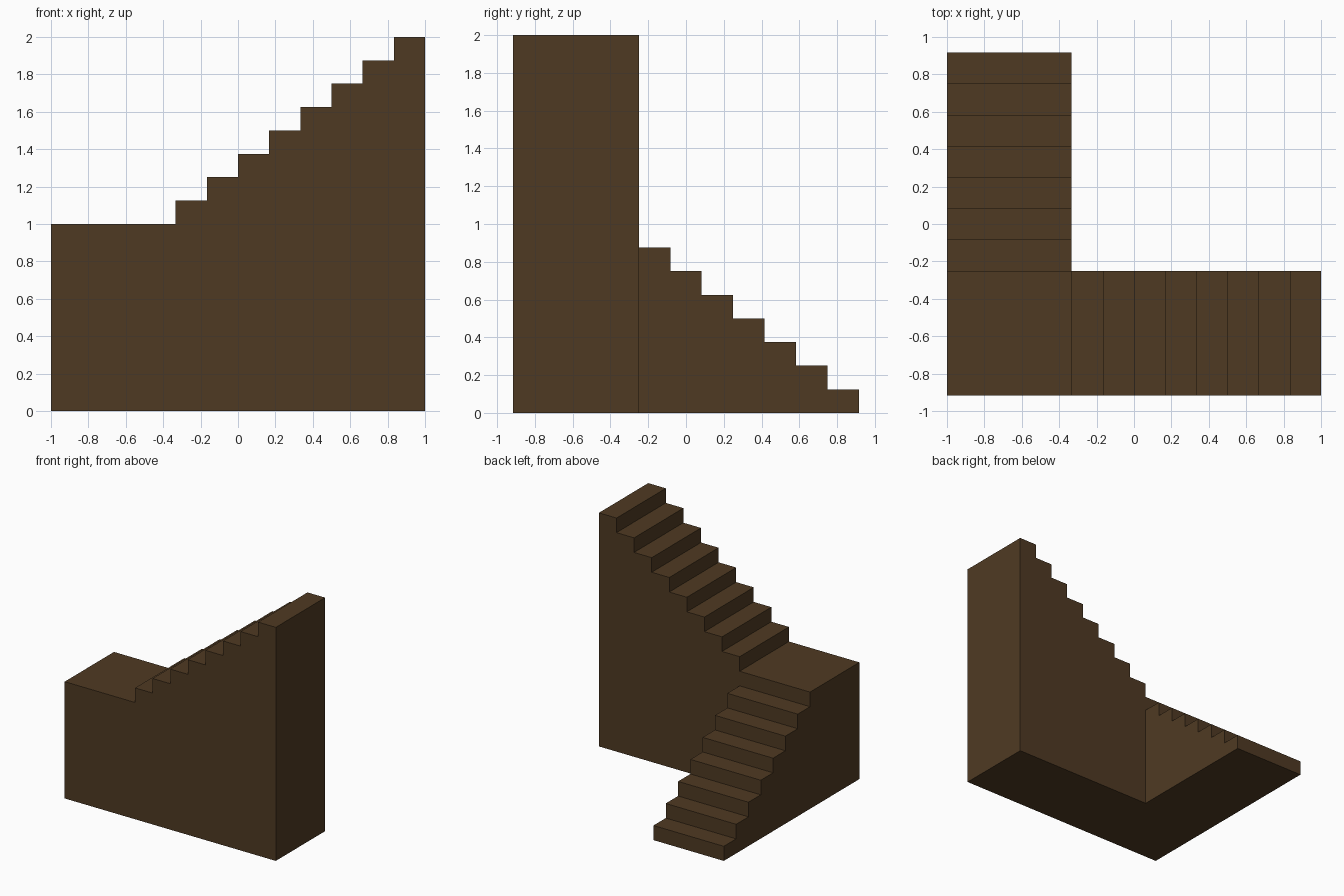
import bpy
import bmesh
from mathutils import Vector

if "Cube" in bpy.data.objects:
    bpy.data.objects.remove(bpy.data.objects["Cube"])

TREAD, RISE = 1 / 6, 0.125
LEFT, RIGHT = -1.0, 1.0
FRONT, BACK = -11 / 12, 11 / 12
CORNER_X, CORNER_Y = -1 / 3, -0.25

brown = bpy.data.materials.new("dark brown wood")
brown.diffuse_color = (0.078, 0.042, 0.0165, 1)
brown.use_nodes = True
brown.node_tree.nodes["Principled BSDF"].inputs["Base Color"].default_value = brown.diffuse_color


def extrude_profile(name, points, offset):
    """Solid made by sweeping a closed flat profile along an offset."""
    bm = bmesh.new()
    face = bm.faces.new([bm.verts.new(p) for p in points])
    swept = bmesh.ops.extrude_face_region(bm, geom=[face], use_keep_orig=True)
    bmesh.ops.translate(bm, vec=Vector(offset),
                        verts=[v for v in swept["geom"] if isinstance(v, bmesh.types.BMVert)])
    bmesh.ops.recalc_face_normals(bm, faces=bm.faces[:])
    mesh = bpy.data.meshes.new(name)
    bm.to_mesh(mesh)
    bm.free()
    mesh.materials.append(brown)
    obj = bpy.data.objects.new(name, mesh)
    bpy.context.collection.objects.link(obj)
    return obj


def steps(start, direction, base, count):
    """Zigzag of (distance, height) points climbing from the base height."""
    pts = []
    for i in range(count):
        z = base + (i + 1) * RISE
        pts += [(start + direction * i * TREAD, z),
                (start + direction * (i + 1) * TREAD, z)]
    return pts


# Landing and upper flight, side profile swept from front to back
upper = [(LEFT, 0), (LEFT, 1.0), (CORNER_X, 1.0)] + steps(CORNER_X, 1, 1.0, 8) + [(RIGHT, 0)]
staircase = extrude_profile("staircase", [(x, FRONT, z) for x, z in upper],
                            (0, CORNER_Y - FRONT, 0))

# Lower flight, running into the landing so the two join cleanly
inside = CORNER_Y - 0.3
lower = [(BACK, 0)] + steps(BACK, -1, 0, 7)
lower[-1] = (inside, 7 * RISE)
lower.append((inside, 0))
lower_flight = extrude_profile("lower_flight", [(LEFT, y, z) for y, z in lower],
                               (CORNER_X - LEFT, 0, 0))

# Merge the flights into one solid
union = staircase.modifiers.new("join flights", "BOOLEAN")
union.operation = "UNION"
union.solver = "EXACT"
union.object = lower_flight
bpy.context.view_layer.objects.active = staircase
staircase.select_set(True)
bpy.ops.object.modifier_apply(modifier=union.name)
bpy.data.objects.remove(lower_flight)
